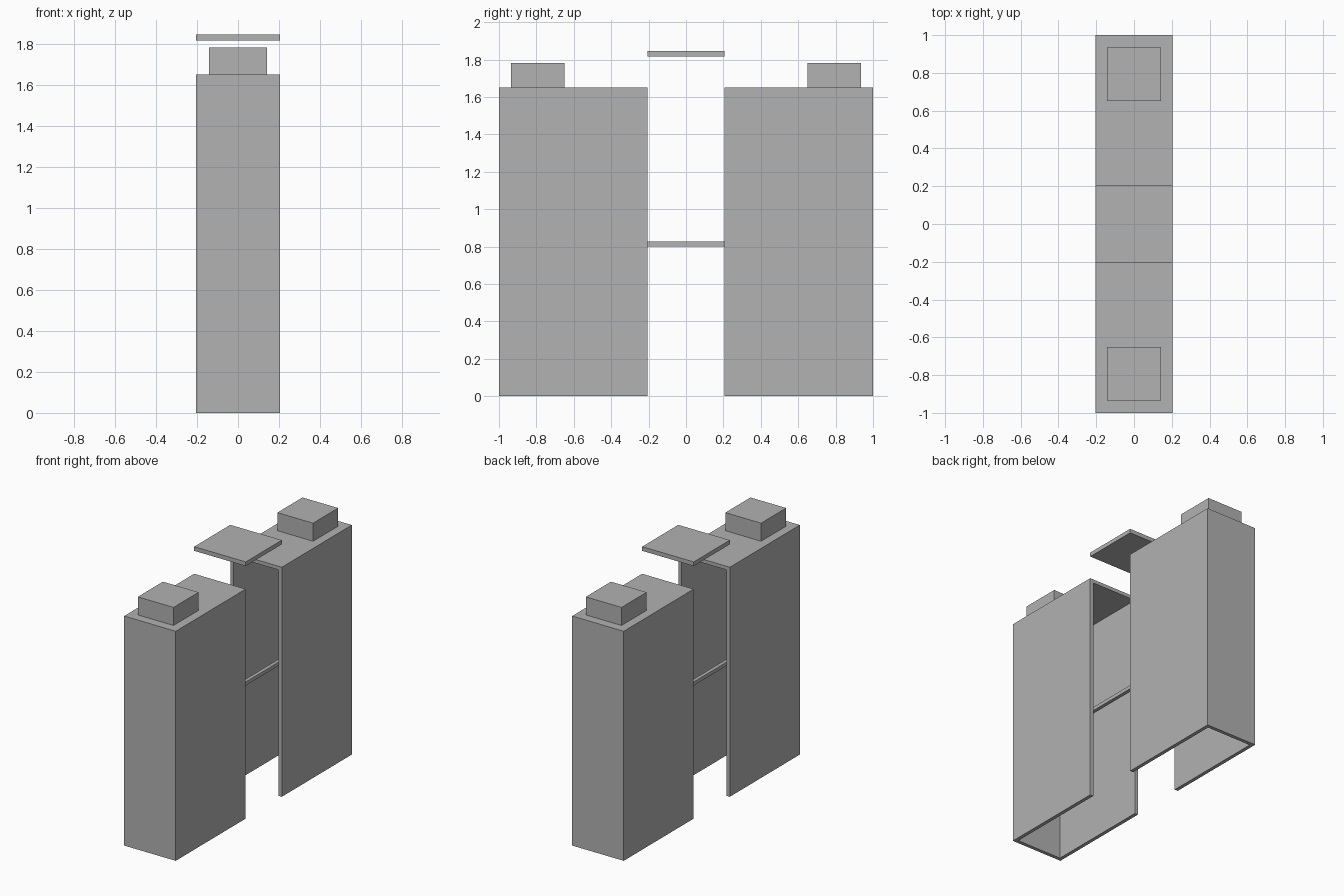
import bpy
import bmesh
from mathutils import Vector

default = bpy.data.objects.get("Cube")
if default:
    bpy.data.objects.remove(default, do_unlink=True)

HALF_W = 0.205    # half width, also half the gap between the towers
WALL = 0.026
HEIGHT = 1.65

grey = bpy.data.materials.new("plain grey")
grey.use_nodes = True
colour = (0.445, 0.445, 0.445, 1)
grey.diffuse_color = colour
grey.node_tree.nodes["Principled BSDF"].inputs["Base Color"].default_value = colour


def box(name, low, high, open_sides=()):
    """Box between two corners; faces pointing along open_sides are removed."""
    low, high = Vector(low), Vector(high)
    bm = bmesh.new()
    bmesh.ops.create_cube(bm, size=1)
    for v in bm.verts:
        v.co = Vector([(a + b) / 2 + c * (b - a) for a, b, c in zip(low, high, v.co)])
    bm.normal_update()
    holes = [f for f in bm.faces if any(f.normal.dot(Vector(s)) > 0.9 for s in open_sides)]
    bmesh.ops.delete(bm, geom=holes, context='FACES')
    mesh = bpy.data.meshes.new(name)
    bm.to_mesh(mesh)
    bm.free()
    mesh.materials.append(grey)
    obj = bpy.data.objects.new(name, mesh)
    bpy.context.collection.objects.link(obj)
    return obj


# Two hollow towers, open underneath and toward the gap, each with a square stud
for side, sign in (("front", -1), ("back", 1)):
    y0, y1 = sorted((sign * HALF_W, sign))
    tower = box(side + "_tower", (-HALF_W, y0, 0), (HALF_W, y1, HEIGHT),
                [(0, 0, -1), (0, -sign, 0)])
    shell = tower.modifiers.new("wall thickness", 'SOLIDIFY')
    shell.thickness = WALL
    shell.offset = -1
    shell.use_even_offset = True

    s0, s1 = sorted((sign * 0.65, sign * 0.935))
    box(side + "_stud", (-0.142, s0, HEIGHT), (0.142, s1, 1.78))

# Square plate floating over the gap
box("top_plate", (-HALF_W, -HALF_W, 1.815), (HALF_W, HALF_W, 1.845))

# Thin bar joining the towers through the middle
end = 1 - WALL
box("cross_bar", (-0.013, -end, 0.8), (0.013, end, 0.826))
